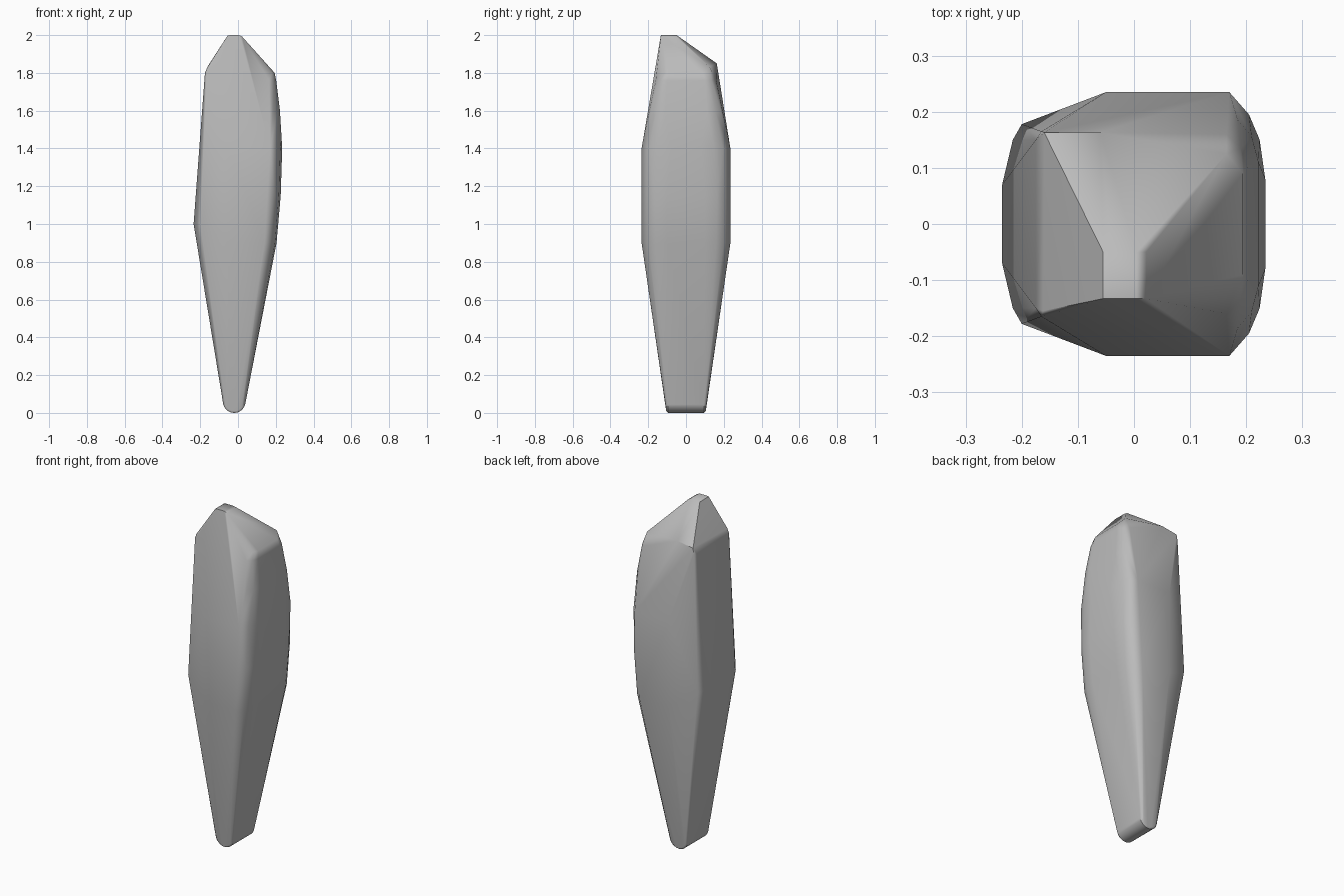
import bpy, bmesh, math

cube = bpy.data.objects.get("Cube")
if cube:
    bpy.data.objects.remove(cube, do_unlink=True)


def flat_material(name, value):
    mat = bpy.data.materials.new(name)
    mat.use_nodes = True
    colour = (value, value, value, 1)
    mat.diffuse_color = colour
    mat.node_tree.nodes["Principled BSDF"].inputs["Base Color"].default_value = colour
    return mat


points = []


def ring(z, outline):
    """Half outline (x, y), mirrored front to back at one height."""
    for x, y in outline:
        points.extend([(x, y, z), (x, -y, z)])


# Rounded foot: a half cylinder lying front to back, softened at its ends
for radius, depth in ((0.06, 0.095), (0.05, 0.105)):
    for i in range(13):
        a = math.pi * (1 + i / 12)
        x, z = -0.02 + radius * math.cos(a), 0.06 + radius * math.sin(a)
        points.extend([(x, depth, z), (x, -depth, z)])

# Widening body, from the waist to the shoulder
ring(0.9, [(0.204, 0.10), (0.196, 0.16), (0.178, 0.20), (0.14, 0.235), (-0.05, 0.235)])
ring(1.0, [(-0.235, 0.07), (-0.216, 0.15), (-0.2, 0.178)])
ring(1.15, [(0.226, 0.10), (0.216, 0.165), (0.195, 0.205), (0.16, 0.235)])
ring(1.4, [(0.234, 0.08), (0.224, 0.15), (0.205, 0.195), (0.17, 0.235), (-0.05, 0.235)])
ring(1.6, [(0.222, 0.11), (0.21, 0.155), (0.185, 0.185)])
ring(1.76, [(0.202, 0.10), (0.19, 0.135), (0.165, 0.16)])
ring(1.8, [(0.194, 0.09), (0.18, 0.12), (0.158, 0.14), (-0.175, 0.15), (-0.165, 0.165)])

# Slanted crown with a small ridge near the front
points += [(0.165, 0.125, 1.832), (0.165, -0.09, 1.832),
           (-0.06, 0.163, 1.85), (-0.16, 0.163, 1.835), (-0.162, -0.155, 1.83)]
for y in (-0.133, -0.05):
    points += [(-0.055, y, 1.998), (-0.04, y, 2.0), (0.005, y, 2.0), (0.022, y, 1.992)]

bm = bmesh.new()
for p in points:
    bm.verts.new(p)
hull = bmesh.ops.convex_hull(bm, input=bm.verts)
loose = [v for v in bm.verts if not v.link_faces]
bmesh.ops.delete(bm, geom=loose, context='VERTS')
bmesh.ops.dissolve_limit(bm, angle_limit=math.radians(1.5), verts=bm.verts, edges=bm.edges)
bmesh.ops.recalc_face_normals(bm, faces=bm.faces)
mesh = bpy.data.meshes.new("stone_shard")
bm.to_mesh(mesh)
bm.free()

shard = bpy.data.objects.new("stone_shard", mesh)
bpy.context.collection.objects.link(shard)
mesh.materials.append(flat_material("stone grey", 0.5))

# Soft edges with broad faces kept flat
bpy.ops.object.select_all(action='DESELECT')
shard.select_set(True)
bpy.context.view_layer.objects.active = shard
bpy.ops.object.shade_smooth_by_angle(angle=math.radians(40))
shard.modifiers.new("weighted_normals", 'WEIGHTED_NORMAL').keep_sharp = True
